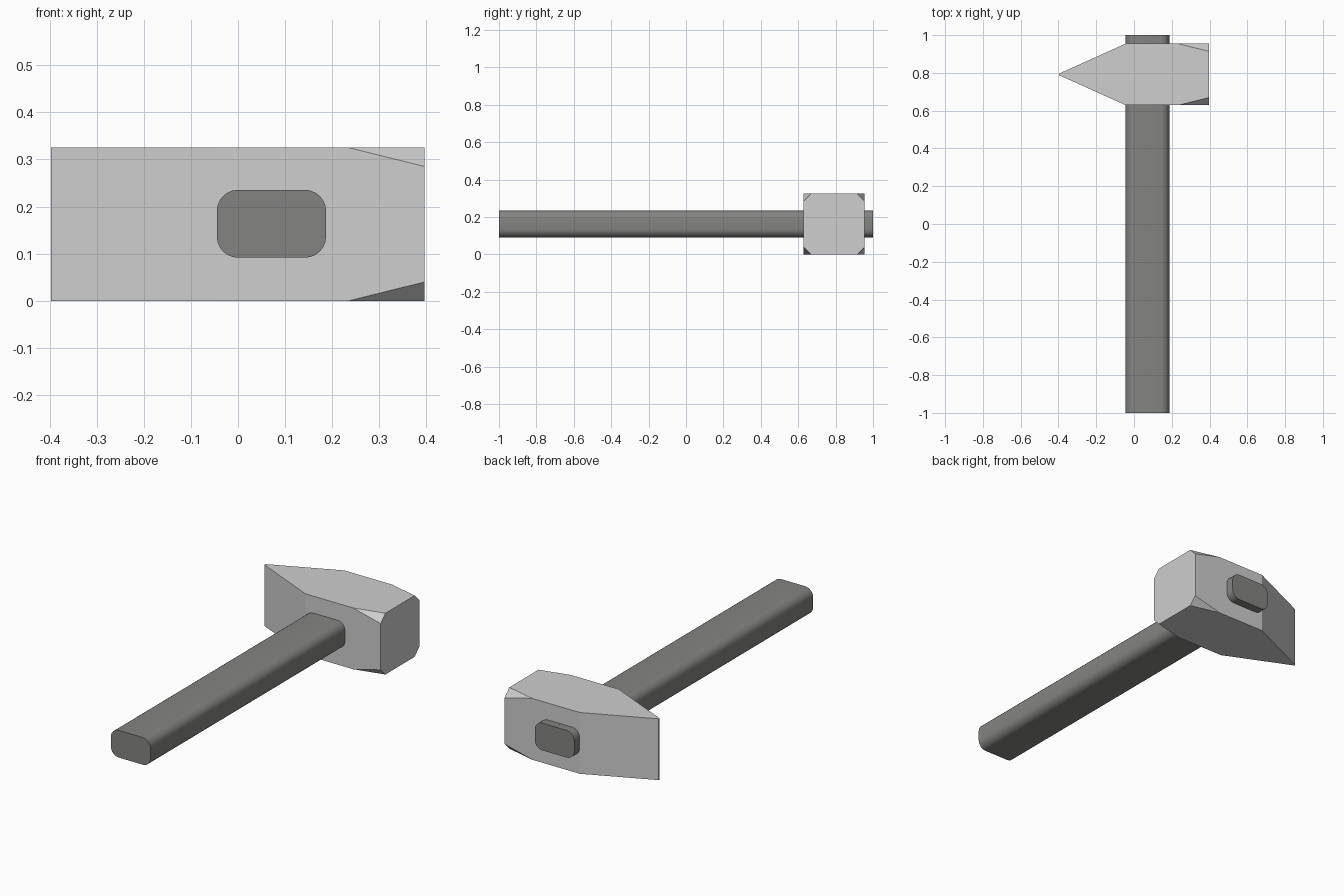
import bpy, bmesh, math

if "Cube" in bpy.data.objects:
    bpy.data.objects.remove(bpy.data.objects["Cube"])


def material(name, rgb):
    m = bpy.data.materials.new(name)
    m.diffuse_color = (*rgb, 1)
    m.use_nodes = True
    m.node_tree.nodes["Principled BSDF"].inputs["Base Color"].default_value = m.diffuse_color
    return m


def add_object(name, bm, mat):
    bmesh.ops.recalc_face_normals(bm, faces=bm.faces)
    mesh = bpy.data.meshes.new(name)
    bm.to_mesh(mesh)
    bm.free()
    mesh.materials.append(mat)
    ob = bpy.data.objects.new(name, mesh)
    bpy.context.collection.objects.link(ob)
    return ob


steel = material("light steel", (0.62, 0.62, 0.62))
grip = material("dark grey handle", (0.23, 0.23, 0.22))

# Head: convex hull of mirrored section corners, striking face has cut corners
CY, CZ, H, CUT = 0.792, 0.1625, 0.1625, 0.04
corners = [(-0.397, 0.004, H), (-0.045, H, H), (0.235, H, H),
           (0.396, H - CUT, H), (0.396, H, H - CUT)]
bm = bmesh.new()
for x, dy, dz in corners:
    for sy in (-1, 1):
        for sz in (-1, 1):
            bm.verts.new((x, CY + sy * dy, CZ + sz * dz))
bmesh.ops.convex_hull(bm, input=bm.verts)
bmesh.ops.dissolve_limit(bm, angle_limit=math.radians(1),
                         verts=bm.verts, edges=bm.edges)
add_object("hammer_head", bm, steel)

# Handle: rounded rectangle extruded along y, through the head
HX, HZ, W, T, R, SEG = 0.071, 0.1635, 0.116, 0.072, 0.045, 6
bm = bmesh.new()
ring = []
for q, (sx, sz) in enumerate([(1, 1), (-1, 1), (-1, -1), (1, -1)]):
    for i in range(SEG + 1):
        a = math.radians(90 * (q + i / SEG))
        ring.append(bm.verts.new((HX + sx * (W - R) + R * math.cos(a), -1,
                                  HZ + sz * (T - R) + R * math.sin(a))))
face = bm.faces.new(ring)
ext = bmesh.ops.extrude_face_region(bm, geom=[face], use_keep_orig=True)
for v in ext["geom"]:
    if isinstance(v, bmesh.types.BMVert):
        v.co.y = 1
handle = add_object("handle", bm, grip)
bpy.context.view_layer.objects.active = handle
handle.select_set(True)
bpy.ops.object.shade_smooth_by_angle(angle=math.radians(40))

# Thin wedge driven into the top end of the handle
bm = bmesh.new()
bmesh.ops.create_cube(bm, size=1)
for v in bm.verts:
    half = 0.003 if v.co.y > 0 else 0.001
    v.co = (HX + math.copysign(half, v.co.x), 0.95 + v.co.y * 0.1,
            HZ + v.co.z * (2 * T + 0.001))
add_object("wedge", bm, grip)
